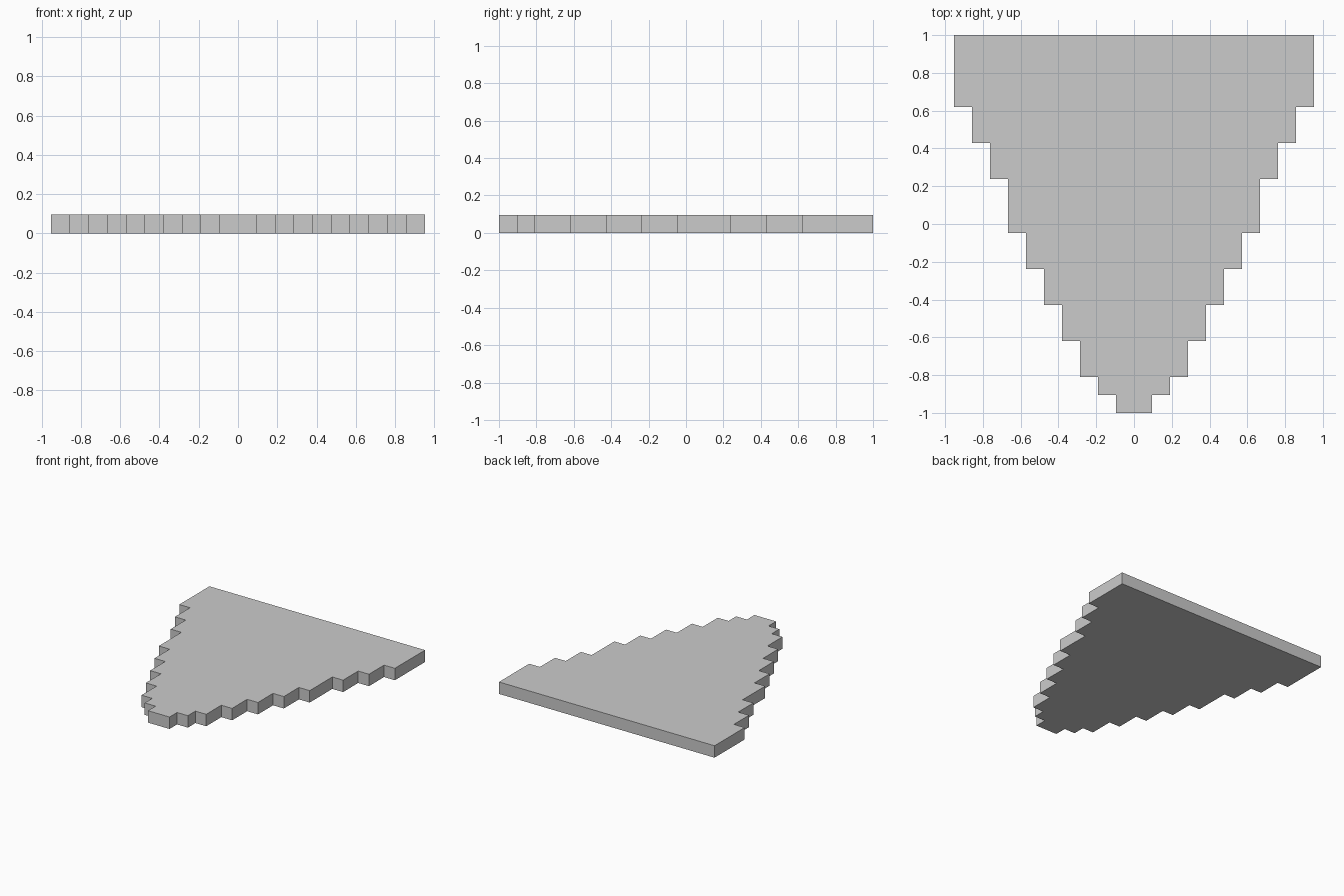
import bpy, bmesh

if "Cube" in bpy.data.objects:
    bpy.data.objects.remove(bpy.data.objects["Cube"])

CELL = 2 / 21                              # one step of the stair outline
RUNS = [1, 1, 2, 2, 2, 2, 3, 2, 2, 4]      # length of each row, front to back

# Right-hand stepped edge, each row one cell wider than the last
right = []
row = 0
for half_width, run in enumerate(RUNS, start=1):
    for y in (row, row + run):
        right.append((half_width * CELL, y * CELL - 1))
    row += run

# Mirror to close the outline
outline = right + [(-x, y) for x, y in reversed(right)]

# Extrude the outline into a flat slab
bm = bmesh.new()
face = bm.faces.new([bm.verts.new((x, y, 0)) for x, y in outline])
top = bmesh.ops.extrude_face_region(bm, geom=[face], use_keep_orig=True)
top_verts = [g for g in top["geom"] if isinstance(g, bmesh.types.BMVert)]
bmesh.ops.translate(bm, verts=top_verts, vec=(0, 0, CELL))
bmesh.ops.recalc_face_normals(bm, faces=bm.faces)

mesh = bpy.data.meshes.new("stepped_slab")
bm.to_mesh(mesh)
bm.free()
bpy.context.collection.objects.link(bpy.data.objects.new("stepped_slab", mesh))
